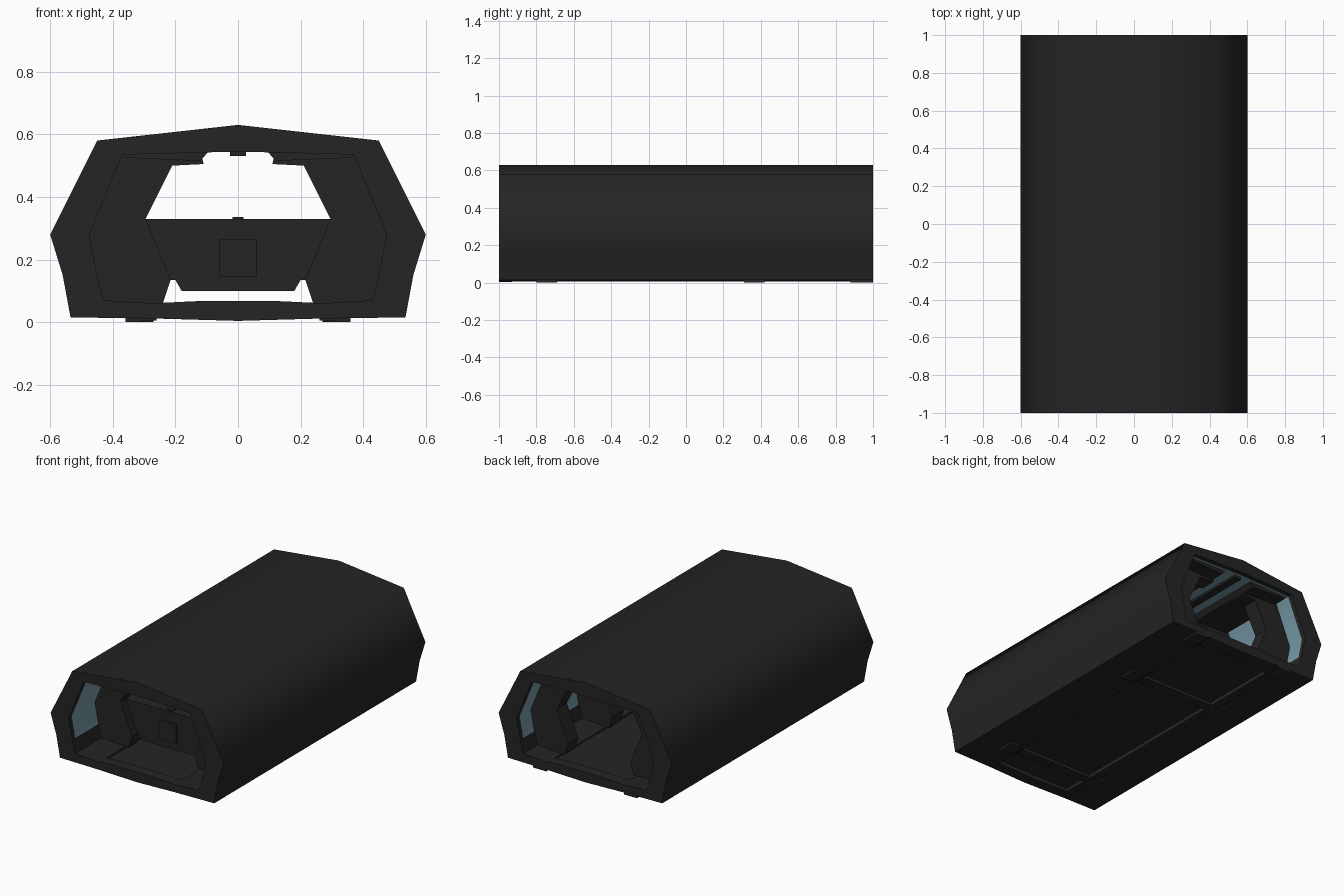
import bpy, bmesh

if "Cube" in bpy.data.objects:
    bpy.data.objects.remove(bpy.data.objects["Cube"])

def material(name, rgb):
    m = bpy.data.materials.new(name)
    m.diffuse_color = (*rgb, 1)
    m.use_nodes = True
    m.node_tree.nodes["Principled BSDF"].inputs["Base Color"].default_value = m.diffuse_color
    return m

BLACK = material("matte black", (0.018, 0.018, 0.018))
BLUE = material("pale blue lining", (0.18, 0.32, 0.38))

def finish(name, bm, mats=(BLACK,)):
    bmesh.ops.recalc_face_normals(bm, faces=bm.faces)
    me = bpy.data.meshes.new(name)
    bm.to_mesh(me)
    bm.free()
    for m in mats:
        me.materials.append(m)
    ob = bpy.data.objects.new(name, me)
    bpy.context.collection.objects.link(ob)
    return ob

def band(name, outer, inner, ys, mats=(BLACK,), lining=None):
    """Strip between two (x, z) paths of equal length, carried along y."""
    bm = bmesh.new()
    rows = [[[bm.verts.new((x, y, z)) for x, z in path] for path in (outer, inner)] for y in ys]
    n = len(outer)
    for a, b in zip(rows, rows[1:]):
        for k in (0, 1):
            for i in range(n - 1):
                f = bm.faces.new((a[k][i], a[k][i + 1], b[k][i + 1], b[k][i]))
                if k == 1 and lining and lining(f.calc_center_median()):
                    f.material_index = 1
        for i in (0, n - 1):
            bm.faces.new((a[0][i], b[0][i], b[1][i], a[1][i]))
    for r in (rows[0], rows[-1]):
        for i in range(n - 1):
            bm.faces.new((r[0][i], r[0][i + 1], r[1][i + 1], r[1][i]))
    return finish(name, bm, mats)

def prism(name, pts, y0, y1):
    """Closed (x, z) outline extruded along y."""
    bm = bmesh.new()
    f = bm.faces.new([bm.verts.new((x, y0, z)) for x, z in pts])
    new = bmesh.ops.extrude_face_region(bm, geom=[f])["geom"]
    bmesh.ops.translate(bm, vec=(0, y1 - y0, 0),
                        verts=[v for v in new if isinstance(v, bmesh.types.BMVert)])
    return finish(name, bm)

def box(name, x0, x1, y0, y1, z0, z1):
    return prism(name, [(x0, z0), (x1, z0), (x1, z1), (x0, z1)], y0, y1)

def mirror(half):
    """Half path starting on the centre line -> full path."""
    return [(-x, z) for x, z in half[:0:-1]] + half

# Hull shell, open at both ends, lined in blue between its black rims
outer = [(0, .63), (.45, .58), (.6, .28), (.56, .15), (.535, .015), (.27, .012)]
inner = [(0, .545), (.37, .535), (.475, .28), (.45, .15), (.43, .07), (.27, .06)]
hull = band("hull_shell", mirror(outer), mirror(inner), [-1, -.97, .97, 1], (BLACK, BLUE),
            lambda c: abs(c.y) < .5 and c.z > .15)
bpy.context.view_layer.objects.active = hull
hull.select_set(True)
bpy.ops.object.shade_smooth_by_angle(angle=1.1)

# Floor plate and the end sills
box("floor_plate", -.28, .28, -.99, .99, .03, .05)
sill = [(-.28, .012), (0, .004), (.28, .012), (.28, .06), (.13, .067), (-.13, .067), (-.28, .06)]
prism("front_sill", sill, -1, -.93)
prism("back_sill", sill, .93, 1)

rib_outer = [(.12, .55), (.38, .54), (.49, .28), (.46, .13), (.44, .06)]
rib_inner = [(.11, .505), (.21, .5), (.295, .33), (.215, .135), (.24, .06)]
for s, side in ((-1, "left"), (1, "right")):
    flip = lambda p: [(s * x, z) for x, z in p]
    # Inner ribs
    for y0, y1, tag in ((-.74, -.66, "front"), (.31, .42, "middle"), (.76, .86, "back")):
        band(f"{tag}_rib_{side}", flip(rib_outer), flip(rib_inner), [y0, y1])
    # Ceiling beam, underside rail and feet
    prism(f"ceiling_beam_{side}", flip([(.09, .55), (.12, .515), (.36, .525), (.38, .55)]), -.9, .95)
    x0, x1 = sorted((s * .26, s * .31))
    box(f"bottom_rail_{side}", x0, x1, -.99, .99, .006, .06)
    x0, x1 = sorted((s * .27, s * .36))
    for y0, y1 in ((-.8, -.69), (.31, .42), (.88, 1)):
        box(f"foot_{side}", x0, x1, y0, y1, 0, .03)

# Ceiling spine between the two blue strips
box("ceiling_spine", -.025, .025, -.9, .95, .53, .55)

# Cross bars under the floor
for y0, y1 in ((-.78, -.72), (.33, .39), (.89, .95)):
    box("floor_crossbar", -.28, .28, y0, y1, .012, .035)

# Console beam across the cabin with its square panel
prism("console", [(-.47, .33), (-.45, .14), (-.2, .135), (-.18, .10), (.18, .10),
                  (.2, .135), (.45, .14), (.47, .33)], -.69, -.58)
box("console_panel", -.06, .06, -.70, -.69, .145, .265)
box("console_tab", -.018, .018, -.68, -.64, .325, .336)
